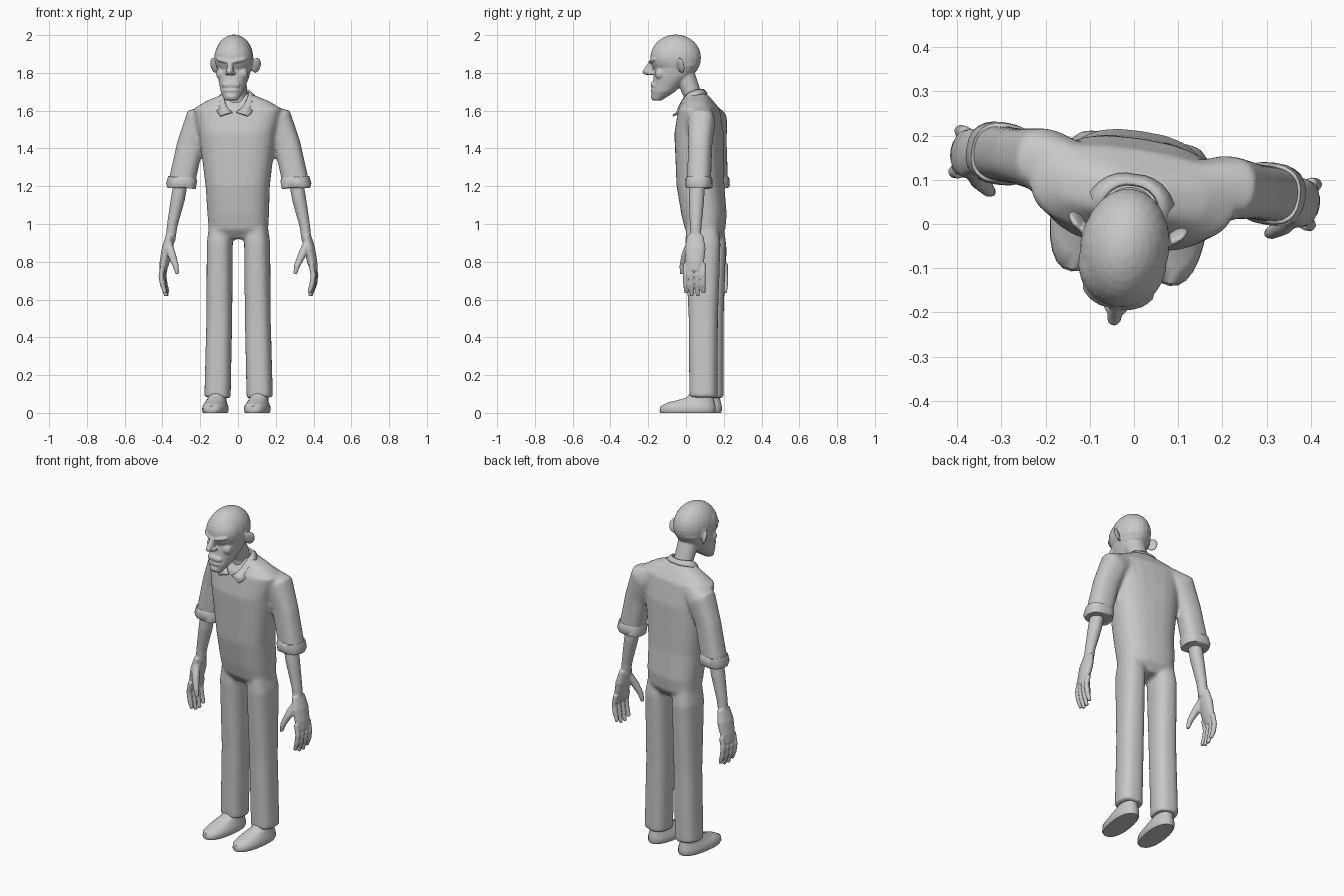
import bpy, bmesh, math
from mathutils import Vector, Matrix, Euler

cube = bpy.data.objects.get("Cube")
if cube:
    bpy.data.objects.remove(cube)

TURN = math.radians(-8.5)  # the whole figure stands slightly turned
SHIFT = -0.013             # keeps the turned figure centred
BOTH = (1, -1)
MIDDLE = (1,)

clay = bpy.data.materials.new("clay_grey")
clay.use_nodes = True
grey = (0.58, 0.58, 0.58, 1)
clay.diffuse_color = grey
clay.node_tree.nodes["Principled BSDF"].inputs["Base Color"].default_value = grey


def rounded(value, power):
    """Superellipse coordinate: higher power gives a boxier ring."""
    return math.copysign(abs(value) ** (2 / power), value)


def loft(bm, sections, power=2.0, sides=MIDDLE, count=24):
    """Skin rings (x, y, z, half width, half depth) along their path."""
    depth_axis = Vector((0, 1, 0))
    for side in sides:
        centres = [Vector((side * x, y, z)) for x, y, z, width, depth in sections]
        rings = []
        for i, centre in enumerate(centres):
            width, depth = sections[i][-2:]
            along = centres[min(i + 1, len(centres) - 1)] - centres[max(i - 1, 0)]
            across = depth_axis.cross(along).normalized()
            ring = []
            for k in range(count):
                angle = math.tau * k / count
                offset = across * width * rounded(math.cos(angle), power)
                offset += depth_axis * depth * rounded(math.sin(angle), power)
                ring.append(bm.verts.new(centre + offset))
            rings.append(ring)
        for low, high in zip(rings, rings[1:]):
            for k in range(count):
                after = (k + 1) % count
                bm.faces.new((low[k], low[after], high[after], high[k]))
        bm.faces.new(rings[0])
        bm.faces.new(rings[-1])


def stack(bm, rows, power=2.0, x=0.0, sides=MIDDLE):
    """Level rings given as (z, half width, front y, back y)."""
    sections = [(x, (front + back) / 2, z, width, (back - front) / 2)
                for z, width, front, back in rows]
    loft(bm, sections, power, sides)


def limb(bm, points, y, flat=1.0, power=2.0):
    """Mirrored tube through (x, z, half width); flat scales its depth."""
    sections = [(x, y, z, width, width * flat) for x, z, width in points]
    loft(bm, sections, power, BOTH)


def ball(bm, place, size, lean=0, yaw=0, sides=BOTH):
    """Ellipsoid, mirrored unless it sits on the middle."""
    for side in sides:
        turn = Euler((0, math.radians(side * lean), math.radians(side * yaw)))
        centre = Vector((side * place[0], place[1], place[2]))
        matrix = Matrix.LocRotScale(centre, turn, Vector(size))
        bmesh.ops.create_uvsphere(bm, u_segments=24, v_segments=16, radius=1, matrix=matrix)


def finish(name, bm, voxel=None, thickness=None, soft=4):
    """Turn the mesh into an object, blending its parts if asked."""
    bmesh.ops.recalc_face_normals(bm, faces=bm.faces)
    mesh = bpy.data.meshes.new(name)
    bm.to_mesh(mesh)
    bm.free()
    mesh.materials.append(clay)
    part = bpy.data.objects.new(name, mesh)
    bpy.context.collection.objects.link(part)
    part.rotation_euler.z = TURN
    part.location.x = SHIFT
    bpy.ops.object.select_all(action='DESELECT')
    part.select_set(True)
    bpy.context.view_layer.objects.active = part
    bpy.ops.object.shade_smooth_by_angle(angle=math.radians(50))
    if thickness:
        shell = part.modifiers.new("thickness", 'SOLIDIFY')
        shell.thickness = thickness
        shell.offset = 0
    if voxel:
        blend = part.modifiers.new("blend", 'REMESH')
        blend.mode = 'VOXEL'
        blend.voxel_size = voxel
        blend.use_smooth_shade = True
        soften = part.modifiers.new("soften", 'SMOOTH')
        soften.factor = 0.5
        soften.iterations = soft


# Shirt and trousers blended into one suit of clothes
bm = bmesh.new()
stack(bm, [(0.92, 0.1, 0.04, 0.17), (0.97, 0.158, 0, 0.205), (1.05, 0.163, -0.02, 0.213),
           (1.2, 0.17, -0.045, 0.2), (1.48, 0.205, -0.055, 0.195), (1.61, 0.235, -0.03, 0.17),
           (1.65, 0.17, 0, 0.14), (1.69, 0.07, 0.01, 0.11)], power=2.6)
limb(bm, [(0.12, 1.59, 0.05), (0.21, 1.55, 0.08), (0.26, 1.42, 0.07), (0.31, 1.2, 0.07)],
     y=0.115, flat=0.9, power=2.5)
loft(bm, [(0.095, 0.1, 1.02, 0.055, 0.08), (0.1, 0.105, 0.9, 0.067, 0.094),
          (0.103, 0.108, 0.5, 0.067, 0.077), (0.113, 0.11, 0.08, 0.069, 0.074)],
     power=2.6, sides=BOTH)
finish("shirt_and_trousers", bm, voxel=0.01, soft=8)

# Rolled sleeve cuffs
bm = bmesh.new()
limb(bm, [(0.3, 1.25, 0.07), (0.3, 1.24, 0.077), (0.31, 1.2, 0.079), (0.31, 1.19, 0.07)],
     y=0.115, flat=0.9, power=2.5)
finish("sleeve_cuffs", bm)

# Collar swept around the neck, dropping to two points at the front
bm = bmesh.new()
steps = 10
for side in BOTH:
    strip = []
    for step in range(steps + 1):
        t = step / steps
        angle = 0.15 + (math.pi - 0.15) * t
        height = 1.71 - 0.12 * (0.5 + math.cos(angle) / 2) ** 3
        flap = angle + 0.55 * (1 - t)
        inner = 0.06 + 0.015 * (1 - t)
        outer = 0.08 + 0.035 * (1 - t)
        strip.append([bm.verts.new((side * radius * math.sin(a), 0.03 - radius * math.cos(a), z))
                      for radius, a, z in ((inner, angle, height), (outer, flap, height - 0.02))])
    for near, far in zip(strip, strip[1:]):
        bm.faces.new((near[0], far[0], far[1], near[1]))
bmesh.ops.remove_doubles(bm, verts=bm.verts, dist=0.001)
finish("collar", bm, thickness=0.01)

# Forearms, palms, fingers and thumbs
bm = bmesh.new()
limb(bm, [(0.3, 1.27, 0.038), (0.325, 1.13, 0.037), (0.355, 0.99, 0.028), (0.365, 0.91, 0.026)],
     y=0.105, flat=1.1)
limb(bm, [(0.365, 0.94, 0.022), (0.38, 0.87, 0.029), (0.395, 0.8, 0.026), (0.405, 0.75, 0.018)],
     y=0.105, flat=1.95)
for place in (-1.5, -0.5, 0.5, 1.5):
    tip = 0.61 + 0.016 * abs(place)
    limb(bm, [(0.395, 0.79, 0.014), (0.407, 0.73, 0.014), (0.4, 0.68, 0.014), (0.385, tip, 0.01)],
         y=0.105 + 0.031 * place)
loft(bm, [(0.375, 0.085, 0.91, 0.02, 0.025), (0.35, 0.05, 0.84, 0.022, 0.022),
          (0.325, 0.03, 0.78, 0.016, 0.016), (0.315, 0.025, 0.735, 0.01, 0.01)], sides=BOTH)
finish("arms_and_hands", bm, voxel=0.005)

# Shoes
bm = bmesh.new()
stack(bm, [(0, 0.06, -0.12, 0.17), (0.01, 0.066, -0.125, 0.175), (0.035, 0.065, -0.12, 0.175),
           (0.055, 0.055, -0.08, 0.17), (0.08, 0.047, 0.02, 0.165), (0.12, 0.044, 0.05, 0.16)],
      power=2.3, x=0.112, sides=BOTH)
finish("shoes", bm)

# Skull, forehead, jaw and neck
bm = bmesh.new()
ball(bm, (0, -0.055, 1.88), (0.101, 0.135, 0.123), sides=MIDDLE)
ball(bm, (0, -0.09, 1.88), (0.1, 0.1, 0.1), sides=MIDDLE)
stack(bm, [(1.655, 0.035, -0.18, -0.13), (1.7, 0.06, -0.183, -0.06), (1.78, 0.082, -0.172, 0.03),
           (1.84, 0.093, -0.165, 0.07), (1.9, 0.09, -0.17, 0.06)], power=2.3)
loft(bm, [(0, 0.06, 1.6, 0.066, 0.062), (0, 0.04, 1.67, 0.056, 0.05),
          (0, -0.02, 1.82, 0.06, 0.06)])
# Nose with nostrils
loft(bm, [(0, -0.18, 1.87, 0.012, 0.012), (0, -0.2, 1.815, 0.018, 0.028),
          (0, -0.195, 1.79, 0.016, 0.02)])
ball(bm, (0, -0.215, 1.806), (0.016, 0.018, 0.016), sides=MIDDLE)
ball(bm, (0.017, -0.188, 1.8), (0.011, 0.016, 0.012))
# Heavy brows, eyes and cheekbones
ball(bm, (0.042, -0.168, 1.866), (0.045, 0.02, 0.013), lean=-12, yaw=26)
ball(bm, (0.04, -0.152, 1.836), (0.019, 0.014, 0.011))
ball(bm, (0.058, -0.132, 1.795), (0.028, 0.024, 0.03), yaw=30)
# Lips and chin
for height, width, depth in ((1.736, 0.05, 0.022), (1.708, 0.044, 0.013), (1.675, 0.032, 0.02)):
    ball(bm, (0, -0.168, height), (width, 0.02, depth), sides=MIDDLE)
# Ears
ball(bm, (0.112, -0.012, 1.84), (0.011, 0.03, 0.042), lean=14, yaw=-48)
finish("head_and_neck", bm, voxel=0.005)
